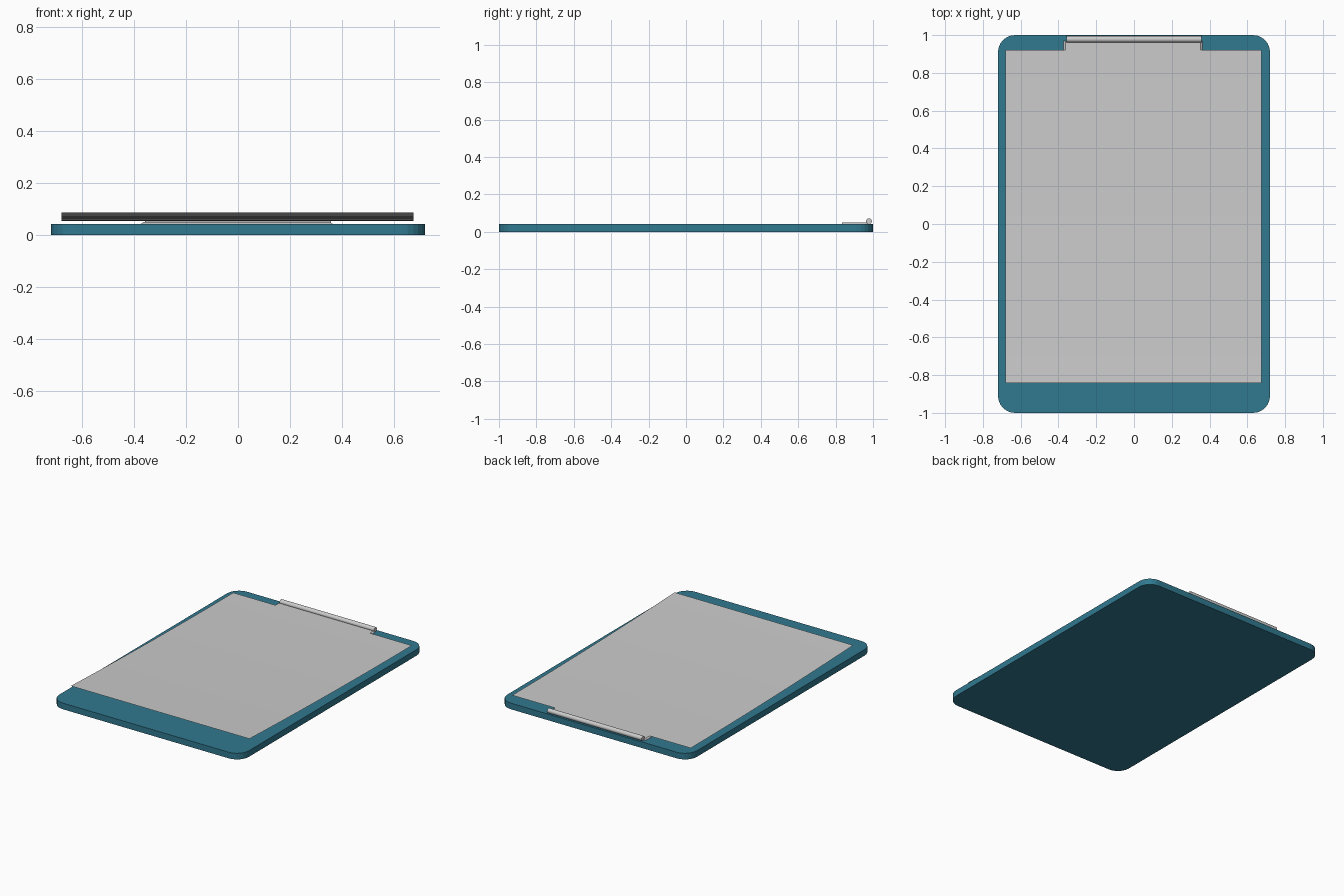
import bpy, bmesh, math

if "Cube" in bpy.data.objects:
    bpy.data.objects.remove(bpy.data.objects["Cube"])

def finish(bm, name, mat=None):
    bmesh.ops.recalc_face_normals(bm, faces=bm.faces)
    me = bpy.data.meshes.new(name)
    bm.to_mesh(me)
    bm.free()
    ob = bpy.data.objects.new(name, me)
    bpy.context.collection.objects.link(ob)
    if mat:
        me.materials.append(mat)
    return ob

def prism(bm, points, offset):
    """Extrude a closed outline of 3D points along an offset."""
    face = bm.faces.new([bm.verts.new(p) for p in points])
    ext = bmesh.ops.extrude_face_region(bm, geom=[face])["geom"]
    bmesh.ops.translate(bm, vec=offset,
                        verts=[v for v in ext if isinstance(v, bmesh.types.BMVert)])

blue = bpy.data.materials.new("board_blue")
blue.diffuse_color = (0.03, 0.19, 0.28, 1)
blue.use_nodes = True
blue.node_tree.nodes["Principled BSDF"].inputs["Base Color"].default_value = blue.diffuse_color

# Board: rounded rectangle slab
HX, HY, R, SEG = 0.72, 1.0, 0.09, 6
outline = []
for i, (sx, sy) in enumerate([(1, 1), (-1, 1), (-1, -1), (1, -1)]):
    for k in range(SEG + 1):
        a = math.pi / 2 * (i + k / SEG)
        outline.append((sx * (HX - R) + R * math.cos(a),
                        sy * (HY - R) + R * math.sin(a), 0))
bm = bmesh.new()
prism(bm, outline, (0, 0, 0.042))
finish(bm, "board", blue)

# Clip plate: thin strip with sloped ends, pressed under the sheet
bm = bmesh.new()
prism(bm, [(-0.373, 0.835, 0.04), (0.363, 0.835, 0.04), (0.363, 0.835, 0.043),
           (0.353, 0.835, 0.05), (-0.363, 0.835, 0.05), (-0.373, 0.835, 0.043)],
      (0, 0.135, 0))
finish(bm, "clip_plate")

# Clip rod along the top edge
bpy.ops.mesh.primitive_cylinder_add(vertices=16, radius=0.016, depth=0.717,
                                    location=(0, 0.978, 0.056),
                                    rotation=(0, math.pi / 2, 0))
rod = bpy.context.object
rod.name = "clip_rod"
bpy.ops.object.shade_smooth_by_angle()

# Paper: single sheet curling up gently towards the front
bm = bmesh.new()
bmesh.ops.create_grid(bm, x_segments=1, y_segments=12, size=1)
for v in bm.verts:
    t = (1 - v.co.y) / 2
    v.co = (v.co.x * 0.678 - 0.002, 0.92 - 1.762 * t, 0.053 + 0.033 * t ** 2)
paper = finish(bm, "paper")
if paper.data.polygons[0].normal.z < 0:
    paper.data.flip_normals()
